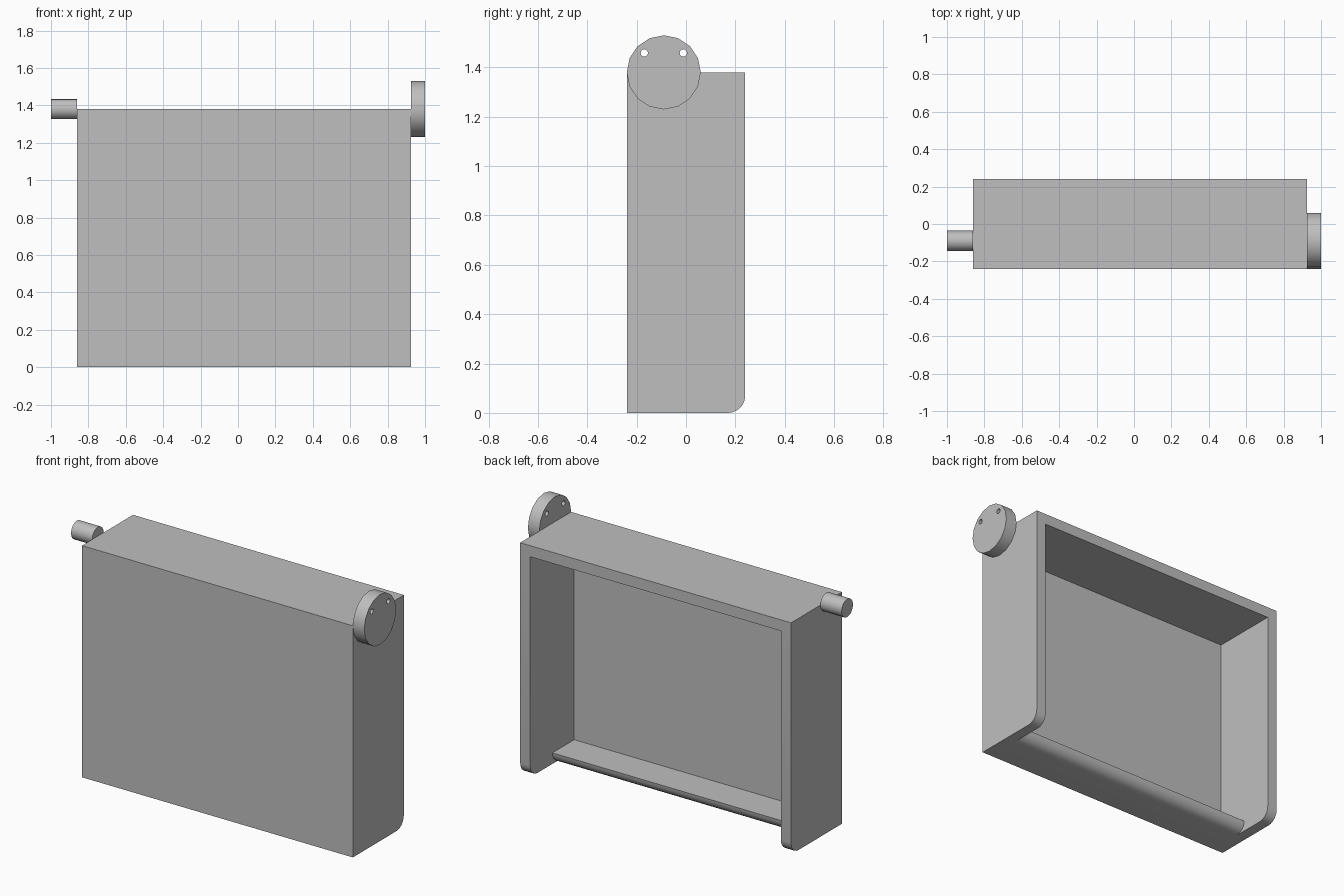
import bpy, bmesh
from math import sin, cos, pi, radians

if "Cube" in bpy.data.objects:
    bpy.data.objects.remove(bpy.data.objects["Cube"], do_unlink=True)

grey = bpy.data.materials.new("plain_grey")
grey.use_nodes = True
grey.diffuse_color = (0.52, 0.52, 0.52, 1)
grey.node_tree.nodes["Principled BSDF"].inputs["Base Color"].default_value = grey.diffuse_color


def arc(cy, cz, r, start, end, steps):
    """Points on an arc in the side (y, z) plane, angles in degrees."""
    angles = [radians(start + (end - start) * i / steps) for i in range(steps + 1)]
    return [(cy + r * cos(a), cz + r * sin(a)) for a in angles]


def prism(name, profile, x0, x1):
    """Extrude a side profile along x."""
    bm = bmesh.new()
    face = bm.faces.new([bm.verts.new((x0, y, z)) for y, z in profile])
    out = bmesh.ops.extrude_face_region(bm, geom=[face])
    moved = [v for v in out["geom"] if isinstance(v, bmesh.types.BMVert)]
    bmesh.ops.translate(bm, vec=(x1 - x0, 0, 0), verts=moved)
    bmesh.ops.recalc_face_normals(bm, faces=bm.faces)
    mesh = bpy.data.meshes.new(name)
    bm.to_mesh(mesh)
    bm.free()
    mesh.materials.append(grey)
    obj = bpy.data.objects.new(name, mesh)
    bpy.context.collection.objects.link(obj)
    return obj


def activate(obj):
    bpy.ops.object.select_all(action="DESELECT")
    obj.select_set(True)
    bpy.context.view_layer.objects.active = obj


def cut(obj, cutter):
    """Subtract the cutter and discard it."""
    cutter.hide_render = True
    mod = obj.modifiers.new("cut", "BOOLEAN")
    mod.operation = "DIFFERENCE"
    mod.solver = "EXACT"
    mod.object = cutter
    activate(obj)
    bpy.ops.object.modifier_apply(modifier=mod.name)
    bpy.data.objects.remove(cutter, do_unlink=True)


def disc(name, y, z, r, x0, x1, sides):
    return prism(name, arc(y, z, r, 0, 360, sides)[:-1], x0, x1)


LEFT, RIGHT, DEPTH, TOP = 0.925, -0.86, 0.24, 1.38
WALL, ROUND = 0.066, 0.07
LIP = -0.035                 # where the floor begins to curve up
AXIS_Y, AXIS_Z = -0.09, 1.38

# Housing with a rounded lower back edge
housing = prism("housing", [(-DEPTH, TOP), (-DEPTH, 0)]
                + arc(DEPTH - ROUND, ROUND, ROUND, -90, 0, 6) + [(DEPTH, TOP)],
                RIGHT, LEFT)

# Open back, leaving a short floor with a rounded lip
cavity = prism("cavity", [(WALL - DEPTH, TOP - WALL), (0.4, TOP - WALL), (0.4, -0.2), (LIP, -0.2)]
               + arc(LIP, WALL, WALL, -90, 0, 6) + [(WALL - DEPTH, WALL)],
               RIGHT + WALL, LEFT - WALL)
cut(housing, cavity)

# Pivot pin on one side, drilled round plate on the other
pin = disc("pivot_pin", AXIS_Y, AXIS_Z, 0.054, -1, RIGHT, 16)
plate = disc("round_plate", AXIS_Y, AXIS_Z, 0.15, LEFT, 1, 16)
for side in (-1, 1):
    cut(plate, disc("hole", AXIS_Y + side * 0.079, AXIS_Z + 0.079, 0.015, 0.8, 1.1, 12))

for part in (housing, pin, plate):
    activate(part)
    bpy.ops.object.shade_smooth_by_angle(angle=radians(35))
